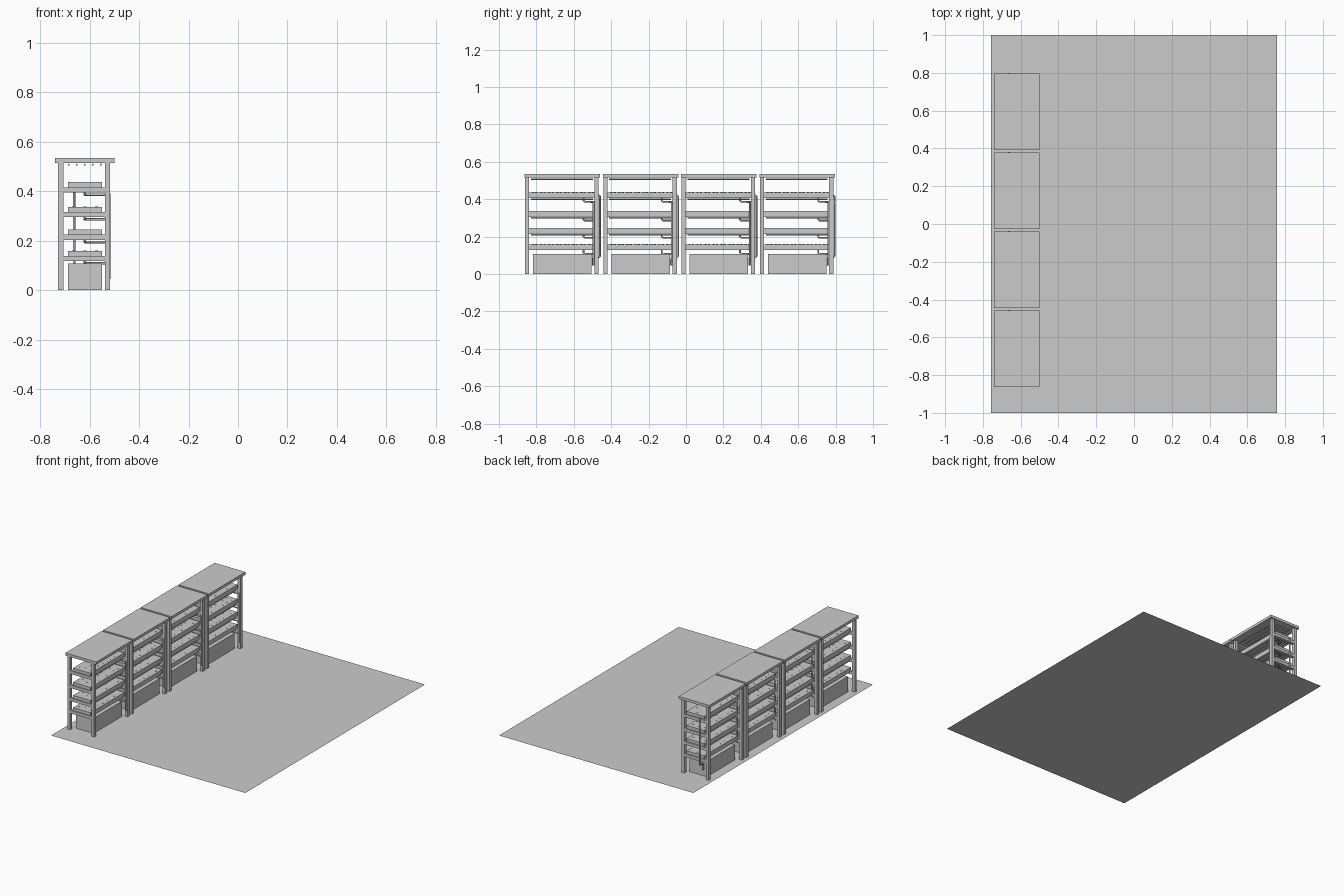
import bpy, bmesh
from mathutils import Matrix, Vector

if "Cube" in bpy.data.objects:
    bpy.data.objects.remove(bpy.data.objects["Cube"])

def add_mesh(name, bm):
    me = bpy.data.meshes.new(name)
    bm.to_mesh(me)
    bm.free()
    ob = bpy.data.objects.new(name, me)
    bpy.context.collection.objects.link(ob)
    return ob

def box(name, x, y, z):
    bm = bmesh.new()
    size = Vector((x[1] - x[0], y[1] - y[0], z[1] - z[0]))
    mid = Vector((sum(x) / 2, sum(y) / 2, sum(z) / 2))
    bmesh.ops.create_cube(bm, size=1, matrix=Matrix.Translation(mid) @ Matrix.Diagonal((*size, 1)))
    return add_mesh(name, bm)

def pipe(name, pts, r):
    cu = bpy.data.curves.new(name, 'CURVE')
    cu.dimensions = '3D'
    cu.bevel_depth = r
    cu.bevel_resolution = 2
    cu.use_fill_caps = True
    sp = cu.splines.new('POLY')
    sp.points.add(len(pts) - 1)
    for p, co in zip(sp.points, pts):
        p.co = (*co, 1)
    ob = bpy.data.objects.new(name, cu)
    bpy.context.collection.objects.link(ob)

def plant_holes(name, y0, z):
    # staggered round planting cups on a tray
    bm = bmesh.new()
    for r, x in enumerate((-0.665, -0.619, -0.573)):
        for k in range(8):
            y = y0 + 0.045 + k * 0.043 + (r % 2) * 0.018
            bmesh.ops.create_cone(bm, cap_ends=True, segments=12, radius1=0.006, radius2=0.006,
                                  depth=0.002, matrix=Matrix.Translation((x, y, z)))
    add_mesh(name, bm)

def lights(name, y0, z):
    for i in range(5):
        x = -0.685 + i * 0.0325
        pipe(name, [(x, y0 + 0.034, z), (x, y0 + 0.365, z)], 0.004)

# floor sheet
bm = bmesh.new()
bmesh.ops.create_grid(bm, x_segments=1, y_segments=1, size=1, matrix=Matrix.Diagonal((0.757, 1, 1, 1)))
add_mesh("floor", bm)

SHELVES = (0.395, 0.295, 0.203, 0.117)
XL, XR = (-0.728, -0.706), (-0.539, -0.518)

for u in range(4):
    y0 = -0.863 + u * 0.4185
    ends = ((y0 + 0.003, y0 + 0.024), (y0 + 0.373, y0 + 0.396))
    # frame
    box("top_panel", (-0.74, -0.50), (y0, y0 + 0.404), (0.515, 0.534))
    for x in (XL, XR):
        for y in ends:
            box("post", x, y, (0, 0.516))
    lights("top_light_tube", y0, 0.508)
    # shelves
    for z in SHELVES:
        for y in ends:
            box("end_rail", (XL[1], XR[0]), y, (z, z + 0.021))
        box("grow_tray", (-0.688, -0.551), (y0 + 0.010, y0 + 0.388), (z + 0.011, z + 0.042))
        plant_holes("plant_cups", y0, z + 0.042)
        if z != SHELVES[-1]:
            lights("shelf_light_tube", y0, z + 0.006)
        # drain from tray to standpipe
        d = z - 0.009
        pipe("drain_pipe", [(-0.62, y0 + 0.315, z + 0.015), (-0.62, y0 + 0.315, d + 0.006),
                            (-0.62, y0 + 0.321, d), (-0.62, y0 + 0.362, d),
                            (-0.614, y0 + 0.368, d), (-0.522, y0 + 0.368, d)], 0.005)
    # drain standpipe, supply riser and tank
    pipe("drain_standpipe", [(-0.522, y0 + 0.368, 0.39), (-0.522, y0 + 0.368, 0.045)], 0.005)
    xs = -0.663
    pipe("supply_pipe", [(xs, y0 + 0.365, 0.045), (xs, y0 + 0.365, 0.085), (xs, y0 + 0.371, 0.091),
                         (xs, y0 + 0.397, 0.091), (xs, y0 + 0.403, 0.097), (xs, y0 + 0.403, 0.414),
                         (xs, y0 + 0.397, 0.42), (xs, y0 + 0.38, 0.42)], 0.005)
    box("water_tank", (-0.688, -0.551), (y0 + 0.045, y0 + 0.358), (0, 0.107))
